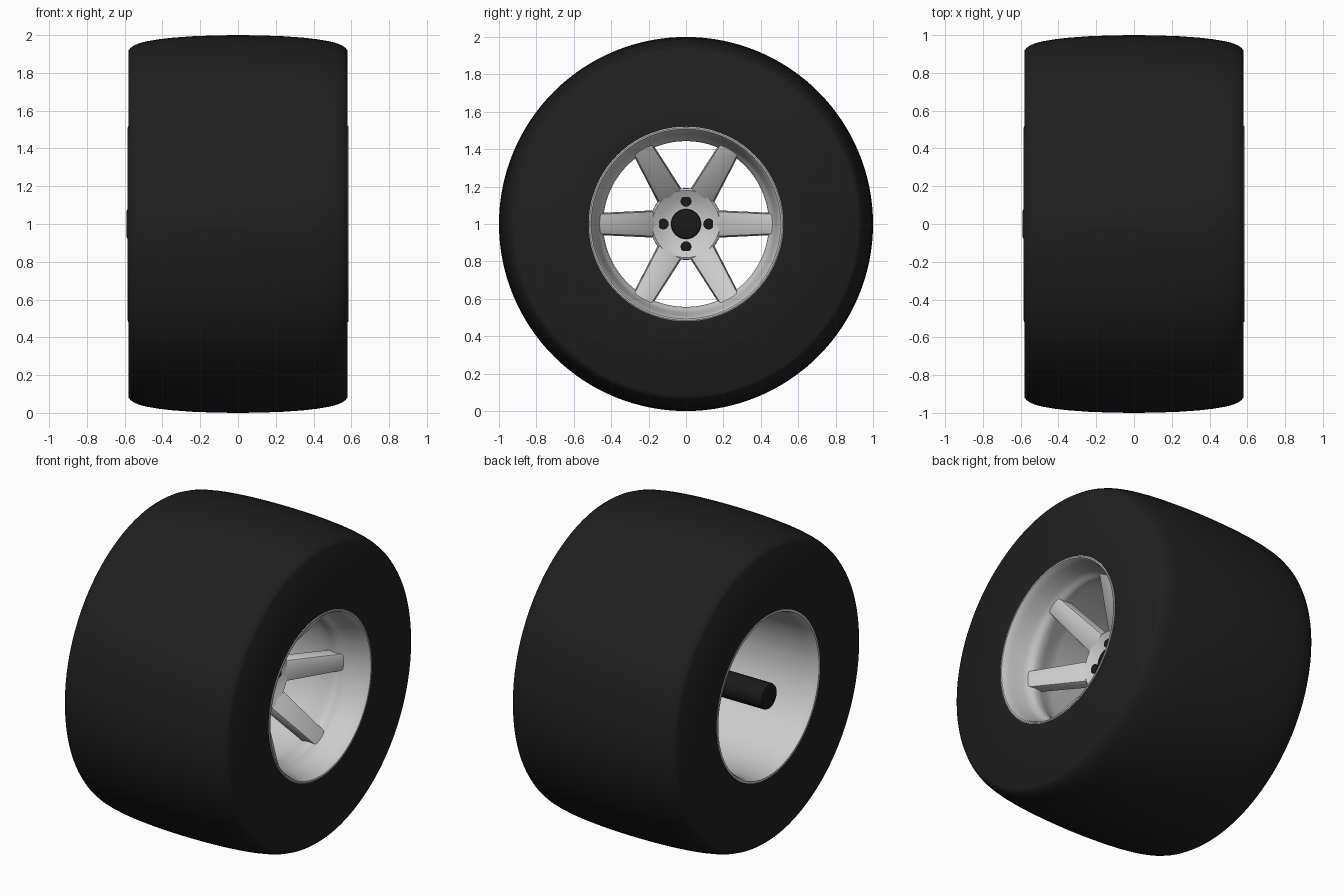
import bpy, bmesh, math
from mathutils import Matrix

if "Cube" in bpy.data.objects:
    bpy.data.objects.remove(bpy.data.objects["Cube"])

CENTRE = Matrix.Translation((0, 0, 1))


def material(name, rgb):
    m = bpy.data.materials.new(name)
    m.diffuse_color = (*rgb, 1)
    m.use_nodes = True
    m.node_tree.nodes["Principled BSDF"].inputs["Base Color"].default_value = m.diffuse_color
    return m


rubber = material("black_rubber", (0.014, 0.014, 0.014))
dark = material("dark_steel", (0.01, 0.01, 0.01))
alloy = material("alloy", (0.55, 0.55, 0.55))


def finish(name, bm, mat, angle=30):
    bmesh.ops.remove_doubles(bm, verts=bm.verts, dist=1e-5)
    bmesh.ops.recalc_face_normals(bm, faces=bm.faces)
    mesh = bpy.data.meshes.new(name)
    bm.to_mesh(mesh)
    bm.free()
    mesh.materials.append(mat)
    ob = bpy.data.objects.new(name, mesh)
    bpy.context.collection.objects.link(ob)
    ob.matrix_world = CENTRE
    bpy.ops.object.select_all(action='DESELECT')
    ob.select_set(True)
    bpy.context.view_layer.objects.active = ob
    bpy.ops.object.shade_smooth_by_angle(angle=math.radians(angle))
    return ob


def lathe(name, profile, mat, closed=True, steps=128, angle=30):
    """Spin (x, radius) points about the x axis."""
    bm = bmesh.new()
    vs = [bm.verts.new((x, 0, r)) for x, r in profile]
    es = [bm.edges.new(p) for p in zip(vs, vs[1:])]
    if closed:
        es.append(bm.edges.new((vs[-1], vs[0])))
    bmesh.ops.spin(bm, geom=vs + es, cent=(0, 0, 0), axis=(1, 0, 0),
                   angle=math.tau, steps=steps, use_duplicate=False)
    return finish(name, bm, mat, angle)


# Tyre: crowned tread, flat sidewalls, open bore
half = [(0, 1.0), (0.12, 0.9985), (0.24, 0.994), (0.34, 0.987), (0.42, 0.978),
        (0.48, 0.968), (0.52, 0.958), (0.55, 0.946), (0.57, 0.932), (0.58, 0.918),
        (0.58, 0.515)]
lathe("tyre", [(-x, r) for x, r in reversed(half)] + half[1:], rubber, angle=40)

# Rim: deep front dish, inner step where the spokes meet, plain rear barrel
lathe("rim", [
    (-0.583, 0.52), (0.583, 0.52), (0.586, 0.515), (0.584, 0.507), (0.572, 0.500),
    (0.54, 0.491), (0.50, 0.483), (0.45, 0.472), (0.43, 0.466), (0.415, 0.457),
    (0.40, 0.447), (0.385, 0.443), (0.36, 0.443), (0.33, 0.450), (0.28, 0.470),
    (0.22, 0.480), (-0.50, 0.492), (-0.565, 0.498), (-0.584, 0.508)], alloy)

# Hub: concave face with a flat back
lathe("hub", [(0.10, 0), (0.10, 0.165), (0.115, 0.185), (0.20, 0.192), (0.218, 0.19),
              (0.224, 0.18), (0.205, 0.145), (0.19, 0.11), (0.182, 0.08), (0.18, 0)],
      alloy, closed=False, steps=96)

# Six tapered spokes sloping inward to the hub
bm = bmesh.new()
for k in range(6):
    turn = Matrix.Rotation(k * math.tau / 6, 4, 'X')
    ends = []
    for y, front, back, w in ((0.15, 0.205, 0.11, 0.068), (0.472, 0.43, 0.345, 0.054)):
        ends.append([bm.verts.new(turn @ Matrix.Translation((x, y, z)).to_translation())
                     for x, z in ((front, w), (front, -w), (back, -w * 1.1), (back, w * 1.1))])
    a, b = ends
    bm.faces.new(a)
    bm.faces.new(b[::-1])
    for i in range(4):
        j = (i + 1) % 4
        bm.faces.new((a[i], a[j], b[j], b[i]))
bmesh.ops.recalc_face_normals(bm, faces=bm.faces)
bmesh.ops.bevel(bm, geom=bm.edges[:], offset=0.008, segments=2, profile=0.5, affect='EDGES')
finish("spokes", bm, alloy)

# Axle running from the hub face out of the rear
lathe("axle", [(-0.59, 0), (-0.59, 0.07), (-0.587, 0.076), (-0.578, 0.08), (0.205, 0.08),
               (0.213, 0.077), (0.216, 0.07), (0.216, 0)], dark, closed=False, steps=48)

# Four wheel bolts
bm = bmesh.new()
for k in range(4):
    place = (Matrix.Rotation(k * math.tau / 4, 4, 'X') @ Matrix.Translation((0.175, 0.122, 0))
             @ Matrix.Rotation(math.pi / 2, 4, 'Y'))
    bmesh.ops.create_cone(bm, cap_ends=True, segments=24, radius1=0.029, radius2=0.029,
                          depth=0.06, matrix=place)
finish("wheel_bolts", bm, dark)
